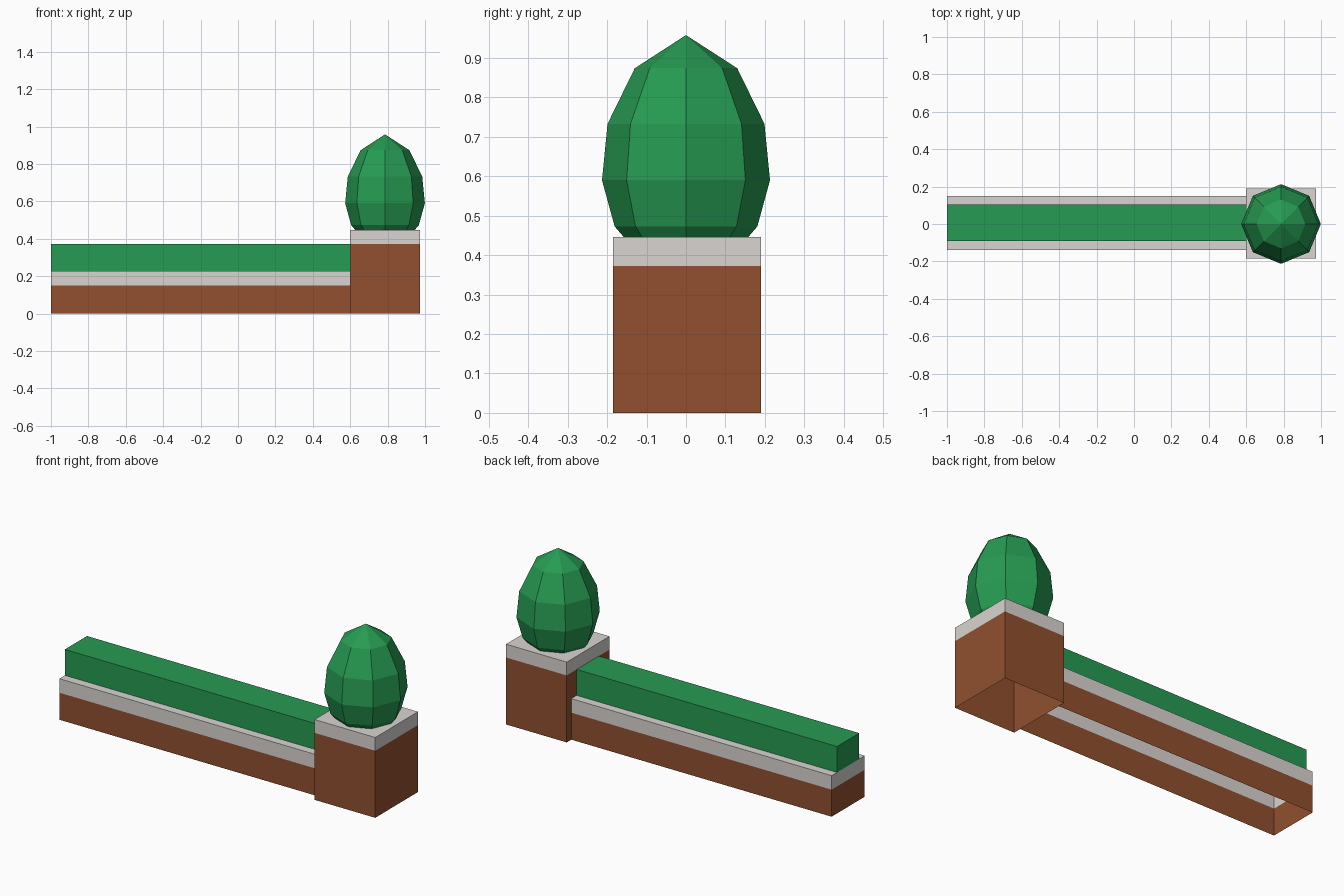
import bpy, bmesh, math

if "Cube" in bpy.data.objects:
    bpy.data.objects.remove(bpy.data.objects["Cube"])

def lin(c):
    c /= 255
    return c / 12.92 if c <= 0.04045 else ((c + 0.055) / 1.055) ** 2.4

def material(name, r, g, b):
    m = bpy.data.materials.new(name)
    m.diffuse_color = (lin(r), lin(g), lin(b), 1)
    m.use_nodes = True
    m.node_tree.nodes["Principled BSDF"].inputs["Base Color"].default_value = m.diffuse_color
    return m

brick = material("brown_brick", 145, 80, 47)
stone = material("pale_stone", 217, 213, 209)
leaf = material("green_leaf", 38, 155, 82)

def finish(bm, name, mats):
    me = bpy.data.meshes.new(name)
    bmesh.ops.recalc_face_normals(bm, faces=bm.faces)
    bm.to_mesh(me)
    bm.free()
    for m in mats:
        me.materials.append(m)
    ob = bpy.data.objects.new(name, me)
    bpy.context.collection.objects.link(ob)
    return ob

def loft(name, rings, mats, open_side=None):
    """Skin stacked rings, cap the top, leave the bottom open.
    Each band takes the material of its index."""
    bm = bmesh.new()
    loops = [[bm.verts.new(p) for p in ring] for ring in rings]
    n = len(loops[0])
    for band, (a, b) in enumerate(zip(loops, loops[1:])):
        for i in range(n):
            if i != open_side:
                j = (i + 1) % n
                f = bm.faces.new((a[i], a[j], b[j], b[i]))
                f.material_index = min(band, len(mats) - 1)
    top = bm.faces.new(loops[-1])
    top.material_index = len(mats) - 1
    return bm, top

def block(name, x, y, levels, mats, open_side=None):
    rings = [[(x[0], y[0], z), (x[1], y[0], z), (x[1], y[1], z), (x[0], y[1], z)]
             for z in levels]
    bm, _ = loft(name, rings, mats, open_side)
    return finish(bm, name, mats)

# Low wall, hollow underneath, joined to the pillar at its right end
block("low_wall", (-1, 0.6), (-0.14, 0.15), (0, 0.15, 0.228), (brick, stone), 1)
# Clipped hedge on the wall
block("hedge", (-1, 0.6), (-0.092, 0.103), (0.228, 0.372), (leaf,), 1)
# Square pillar, hollow underneath
block("pillar", (0.6, 0.973), (-0.185, 0.19), (0, 0.372, 0.446), (brick, stone))

# Egg-shaped eight-sided topiary, ending in a point
profile = [(0.158, 0.446), (0.181, 0.473), (0.213, 0.59),
           (0.199, 0.733), (0.13, 0.874)]
rings = [[(0.786 + r * math.cos(k * math.pi / 4), r * math.sin(k * math.pi / 4), z)
          for k in range(8)] for r, z in profile]
bm, top = loft("topiary", rings, (leaf,))
tip = bmesh.ops.poke(bm, faces=[top])["verts"][0]
tip.co.z = 0.958
finish(bm, "topiary", (leaf,))
